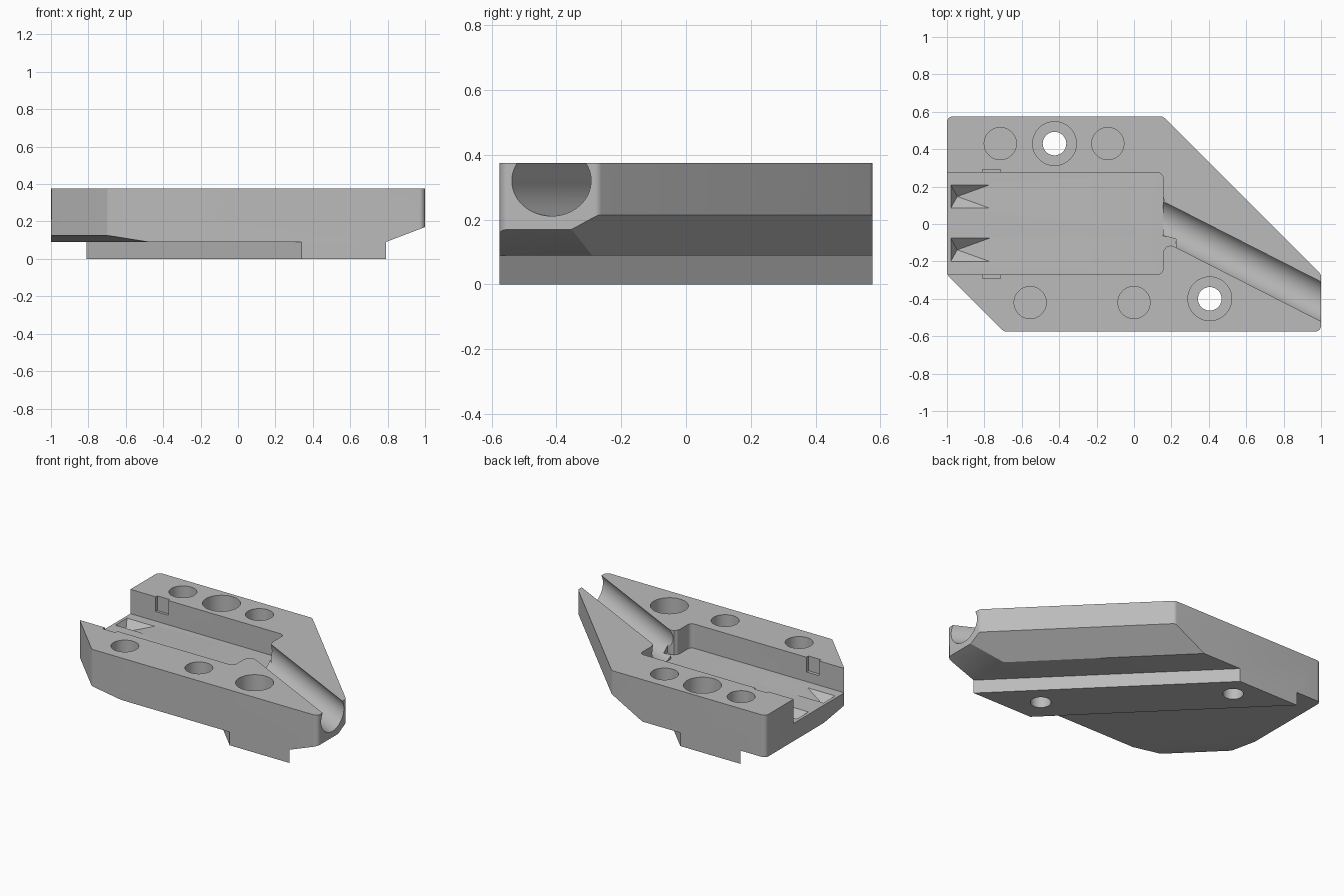
import bpy, bmesh, math
from mathutils import Vector, Matrix

old = bpy.data.objects.get("Cube")
if old:
    bpy.data.objects.remove(old, do_unlink=True)

grey = bpy.data.materials.new("plain grey")
grey.use_nodes = True
grey.diffuse_color = (0.5, 0.5, 0.5, 1)
grey.node_tree.nodes["Principled BSDF"].inputs["Base Color"].default_value = (0.5, 0.5, 0.5, 1)

TOP, UNDER, FLOOR = 0.375, 0.09, 0.21
HALF = 0.575


def make(name, bm):
    bmesh.ops.recalc_face_normals(bm, faces=bm.faces)
    mesh = bpy.data.meshes.new(name)
    bm.to_mesh(mesh)
    bm.free()
    mesh.materials.append(grey)
    obj = bpy.data.objects.new(name, mesh)
    bpy.context.collection.objects.link(obj)
    return obj


def rounded(points, radius, steps=6):
    """Replace each corner of a polygon with a tangent arc."""
    pts = [Vector(p) for p in points]
    out = []
    for i, p in enumerate(pts):
        a = (pts[i - 1] - p).normalized()
        b = (pts[(i + 1) % len(pts)] - p).normalized()
        half = a.angle(b) / 2
        centre = p + (a + b).normalized() * radius / math.sin(half)
        reach = radius / math.tan(half)
        start, end = p + a * reach - centre, p + b * reach - centre
        for k in range(steps + 1):
            t = k / steps
            out.append(centre + (start * (1 - t) + end * t).normalized() * radius)
    return out


def prism_mesh(points, z0, z1):
    bm = bmesh.new()
    face = bm.faces.new([bm.verts.new((p[0], p[1], z0)) for p in points])
    ext = bmesh.ops.extrude_face_region(bm, geom=[face])
    verts = [v for v in ext["geom"] if isinstance(v, bmesh.types.BMVert)]
    bmesh.ops.translate(bm, verts=verts, vec=(0, 0, z1 - z0))
    return bm


def prism(name, points, z0, z1):
    return make(name, prism_mesh(points, z0, z1))


def cylinder(name, x, y, radius, z0, z1):
    ring = [(x + radius * math.cos(a), y + radius * math.sin(a))
            for a in (math.tau * i / 48 for i in range(48))]
    return prism(name, ring, z0, z1)


def combine(target, tool, operation):
    mod = target.modifiers.new("boolean", "BOOLEAN")
    mod.operation, mod.solver, mod.object = operation, "EXACT", tool
    bpy.context.view_layer.objects.active = target
    bpy.ops.object.modifier_apply(modifier=mod.name)
    bpy.data.objects.remove(tool, do_unlink=True)


# Main block: six-sided outline with rounded corners
outline = [(-1, HALF), (-1, -0.27), (-0.695, -HALF), (1, -HALF), (1, -0.27), (0.155, HALF)]
bm = prism_mesh(rounded(outline, 0.03), UNDER, TOP)

# Sloped undersides: point on the lower edge, outward normal
slopes = [((0.79, 0, UNDER), (0.08, 0, -0.21)),
          ((0.50, 0, UNDER), (0.125, 0.125, -0.23)),
          ((-1.05, 0, UNDER), (-0.035, -0.035, -0.22))]
for point, normal in slopes:
    cut = bmesh.ops.bisect_plane(bm, geom=bm.verts[:] + bm.edges[:] + bm.faces[:],
                                 plane_co=point, plane_no=normal, clear_outer=True, dist=1e-5)
    rim = [e for e in cut["geom_cut"] if isinstance(e, bmesh.types.BMEdge)]
    bmesh.ops.holes_fill(bm, edges=rim, sides=0)
block = make("rail_block", bm)

# Diagonal locating rail underneath
combine(block, prism("rail", [(0.34, -HALF), (0.79, -HALF), (-0.36, HALF), (-0.81, HALF)],
                     0, UNDER), "UNION")

cutters = []

# Open-ended pocket
pocket = rounded([(-1.2, -0.27), (0.155, -0.27), (0.155, 0.275), (-1.2, 0.275)], 0.03)
cutters.append(prism("pocket", pocket, FLOOR, 0.5))

# Round cable channel running from the pocket to the tip
start, end = Vector((0.06, 0.064, 0.32)), Vector((1.2, -0.517, 0.32))
axis = end - start
bm = bmesh.new()
bmesh.ops.create_cone(bm, cap_ends=True, segments=64, radius1=0.109, radius2=0.109,
                      depth=axis.length,
                      matrix=Matrix.Translation((start + end) / 2)
                      @ axis.to_track_quat("Z", "Y").to_matrix().to_4x4())
cutters.append(make("channel", bm))

# Eased corners where the channel leaves the pocket
cutters.append(prism("lower_ease", [(0.1, -0.05), (0.1, -0.16), (0.155, -0.16), (0.16, -0.138),
                                    (0.174, -0.121), (0.197, -0.115), (0.225, -0.125),
                                    (0.225, -0.08)], FLOOR, 0.5))
cutters.append(prism("upper_ease", [(0.1, 0.1), (0.18, 0.09), (0.18, 0.105), (0.164, 0.12),
                                    (0.155, 0.145), (0.1, 0.145)], FLOOR + 0.05, 0.5))

# Clip notches in both pocket walls
for side in (1, -1):
    edges = sorted((side * 0.2, side * 0.292))
    cutters.append(prism("notch", [(-0.81, edges[0]), (-0.715, edges[0]),
                                   (-0.715, edges[1]), (-0.81, edges[1])], 0.275, 0.5))

# Barbed recesses in the pocket floor
for y in (0.147, -0.138):
    bm = bmesh.new()
    corners = [(-0.98, y - 0.063), (-0.77, y - 0.063), (-0.77, y + 0.063), (-0.98, y + 0.063)]
    base = [bm.verts.new((cx, cy, FLOOR + 0.001)) for cx, cy in corners]
    tip = bm.verts.new((-0.945, y, FLOOR - 0.06))
    bm.faces.new(base)
    for i in range(4):
        bm.faces.new((base[i], base[(i + 1) % 4], tip))
    cutters.append(make("recess", bm))

# Blind holes
for x, y in [(-0.715, 0.43), (-0.14, 0.43), (-0.555, -0.42), (0, -0.42)]:
    cutters.append(cylinder("blind_hole", x, y, 0.086, 0.18, 0.5))

# Counterbored screw holes through the rail
for x, y in [(-0.425, 0.43), (0.405, -0.4)]:
    cutters.append(cylinder("counterbore", x, y, 0.117, 0.18, 0.5))
    cutters.append(cylinder("screw_hole", x, y, 0.063, -0.1, 0.3))

for cutter in cutters:
    combine(block, cutter, "DIFFERENCE")

block.name = "channel_block"
bpy.ops.object.select_all(action="DESELECT")
block.select_set(True)
bpy.context.view_layer.objects.active = block
bpy.ops.object.shade_smooth_by_angle(angle=math.radians(25))
